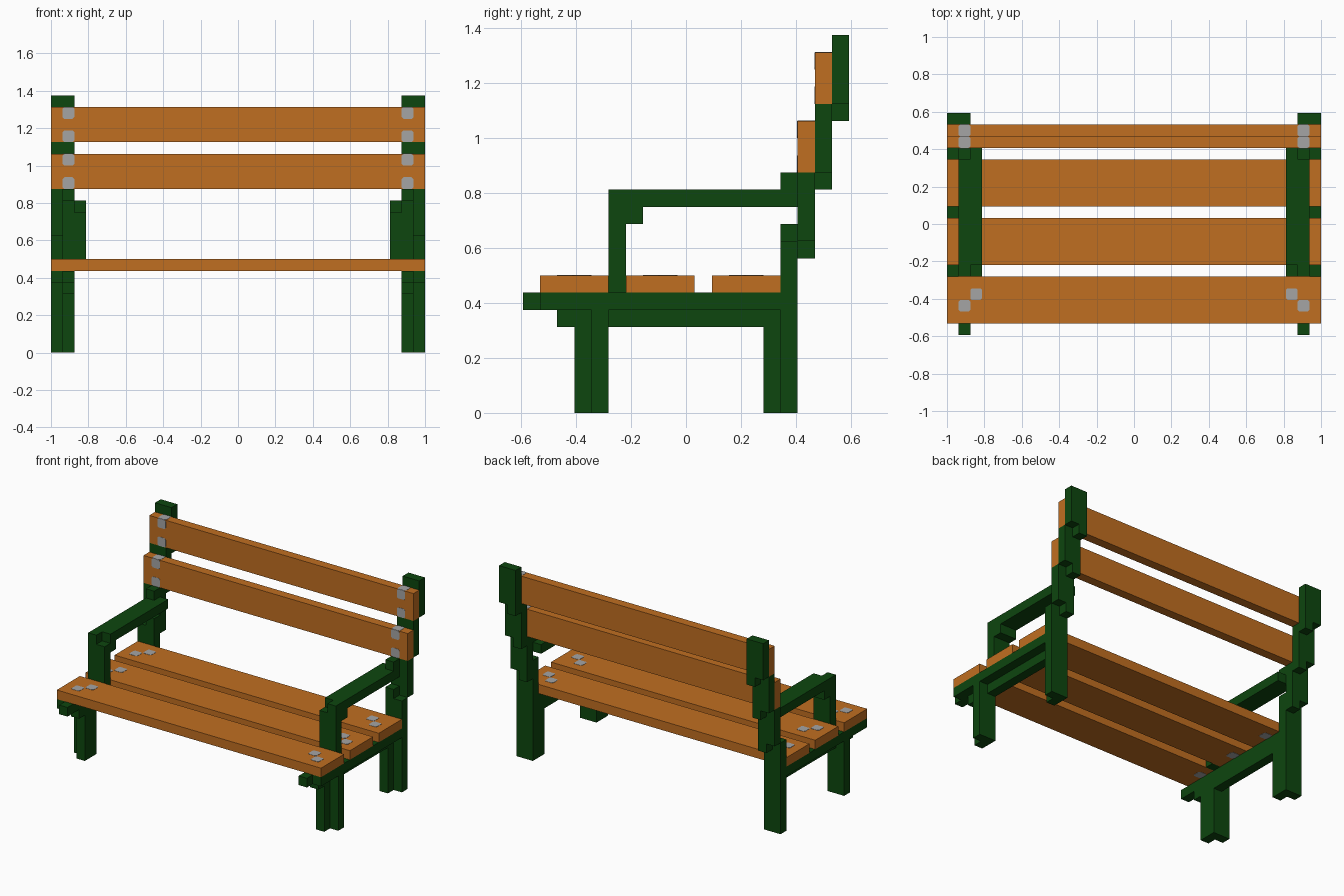
import bpy, bmesh, math
from mathutils import Matrix

cube = bpy.data.objects.get("Cube")
if cube:
    bpy.data.objects.remove(cube, do_unlink=True)

U = 2 / 32        # one grid cell
Y0 = 9.5          # cell row lying on the y centre


def material(name, rgb):
    m = bpy.data.materials.new(name)
    m.use_nodes = True
    m.diffuse_color = (*rgb, 1)
    bsdf = next(n for n in m.node_tree.nodes if n.type == 'BSDF_PRINCIPLED')
    bsdf.inputs["Base Color"].default_value = (*rgb, 1)
    return m


GREEN = material("dark green", (0.004, 0.061, 0.0045))
WOOD = material("orange wood", (0.527, 0.156, 0.015))
GREY = material("bolt grey", (0.376, 0.376, 0.376))


def finish(name, bm, mat):
    bmesh.ops.recalc_face_normals(bm, faces=bm.faces)
    me = bpy.data.meshes.new(name)
    bm.to_mesh(me)
    bm.free()
    me.materials.append(mat)
    ob = bpy.data.objects.new(name, me)
    bpy.context.collection.objects.link(ob)
    return ob


def blocks(name, mat, boxes, side=1):
    """Boxes given in cells as (x0, x1, y0, y1, z0, z1)."""
    bm = bmesh.new()
    for x0, x1, y0, y1, z0, z1 in boxes:
        size = ((x1 - x0) * U, (y1 - y0) * U, (z1 - z0) * U)
        mid = (side * (x0 + x1) / 2 * U, ((y0 + y1) / 2 - Y0) * U, (z0 + z1) / 2 * U)
        bmesh.ops.create_cube(bm, size=1, matrix=Matrix.Translation(mid) @ Matrix.Diagonal((*size, 1)))
    return finish(name, bm, mat)


def bolt(name, x, y, z, facing):
    """Thin square plate with cut corners, centred at a cell position."""
    h, c, t = U / 2, U * 0.14, 0.003
    outline = [(h, h - c), (h - c, h), (c - h, h), (-h, h - c),
               (-h, c - h), (c - h, -h), (h - c, -h), (h, c - h)]
    bm = bmesh.new()
    face = bm.faces.new([bm.verts.new((a, b, -t / 2)) for a, b in outline])
    top = bmesh.ops.extrude_face_region(bm, geom=[face])
    verts = [g for g in top["geom"] if isinstance(g, bmesh.types.BMVert)]
    bmesh.ops.translate(bm, verts=verts, vec=(0, 0, t))
    turn = Matrix.Rotation(math.pi / 2, 4, 'X') if facing == "front" else Matrix()
    bm.transform(Matrix.Translation((x * U, (y - Y0) * U, z * U)) @ turn)
    return finish(name, bm, GREY)


# Wooden slats
for i, y in enumerate((1, 6, 11)):
    blocks(f"seat_slat_{i + 1}", WOOD, [(-16, 16, y, y + 4, 7, 8)])
blocks("lower_back_slat", WOOD, [(-16, 16, 16, 17, 14, 17)])
blocks("upper_back_slat", WOOD, [(-16, 16, 17, 18, 18, 21)])

# Metal end frames
for label, s in (("left", 1), ("right", -1)):
    blocks(f"{label}_front_leg", GREEN, [(14, 15, 3, 5, 0, 5), (15, 16, 4, 5, 0, 6)], s)
    blocks(f"{label}_rear_leg", GREEN, [(14, 15, 14, 15, 0, 5), (14, 15, 15, 16, 0, 11),
                                       (15, 16, 15, 16, 0, 10)], s)
    blocks(f"{label}_seat_rail", GREEN, [(14, 15, 0, 15, 6, 7), (15, 16, 1, 15, 6, 7),
                                        (14, 15, 2, 15, 5, 6)], s)
    blocks(f"{label}_arm_post", GREEN, [(13, 15, 5, 6, 7, 12)], s)
    blocks(f"{label}_armrest", GREEN, [(14, 15, 5, 6, 12, 13), (13, 15, 6, 16, 12, 13),
                                      (13, 15, 6, 7, 11, 12), (14, 15, 15, 16, 13, 14)], s)
    # Stepped back support, leaning backwards one cell per step
    for i, (y, z0, z1) in enumerate(((16, 9, 14), (17, 13, 18), (18, 17, 22))):
        blocks(f"{label}_back_support_{i + 1}", GREEN,
               [(14, 15, y, y + 1, z0, z1), (15, 16, y, y + 1, z0 + 1, z1)], s)

    # Seat bolts, in diagonal pairs
    for i, y in enumerate((2.5, 7.5, 12.5)):
        bolt(f"{label}_seat_bolt_outer_{i + 1}", s * 14.5, y, 8, "up")
        bolt(f"{label}_seat_bolt_inner_{i + 1}", s * 13.5, y + 1, 8, "up")
        bolt(f"{label}_seat_bolt_under_{i + 1}", s * 13.5, y + 1, 7, "up")
    # Back slat bolts, on the front and the top edge
    for i, (y, z) in enumerate(((16, 14), (17, 18))):
        bolt(f"{label}_back_bolt_low_{i + 1}", s * 14.5, y, z + 0.5, "front")
        bolt(f"{label}_back_bolt_high_{i + 1}", s * 14.5, y, z + 2.5, "front")
        bolt(f"{label}_back_bolt_top_{i + 1}", s * 14.5, y + 0.5, z + 3, "up")
